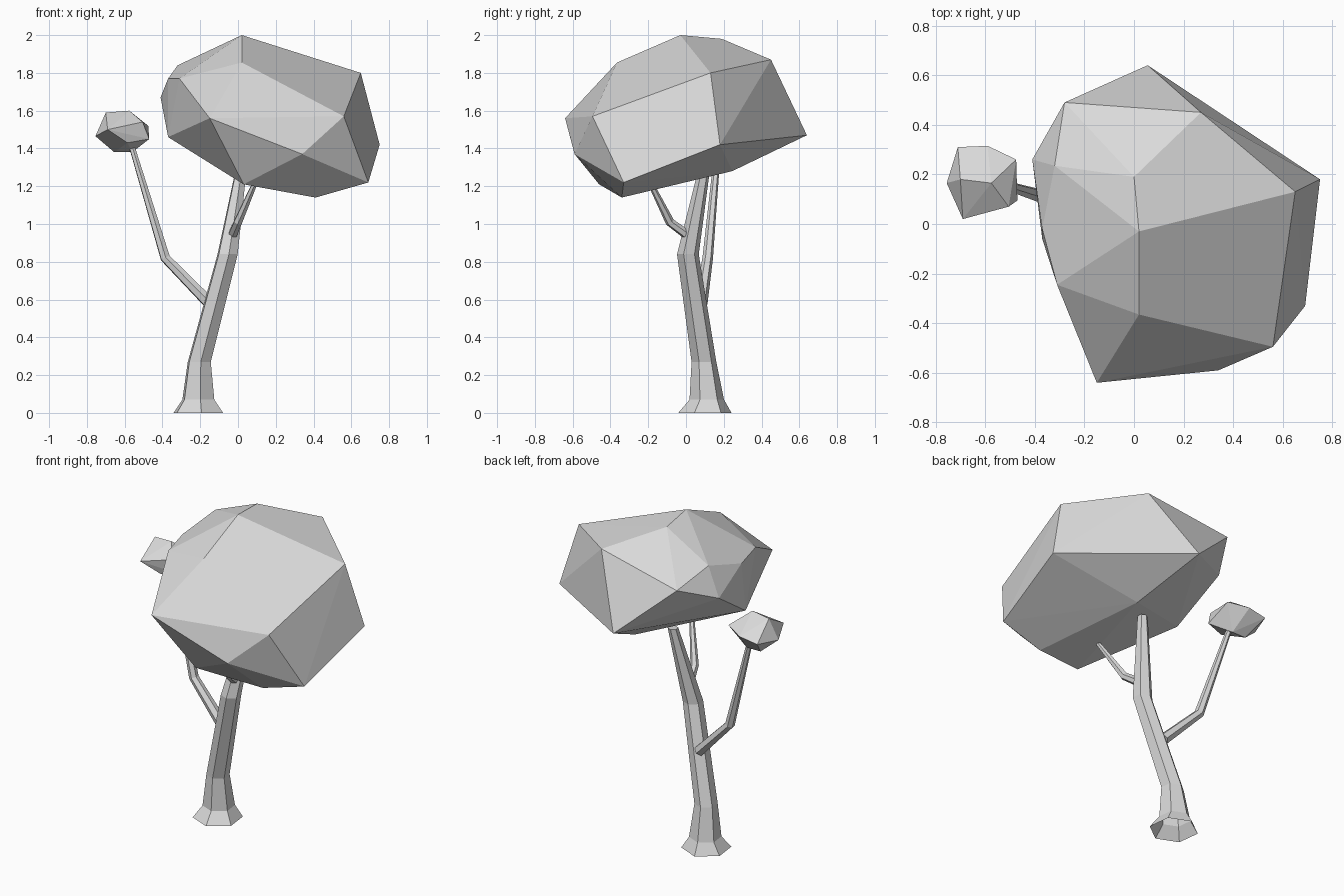
import bpy, bmesh, math
from mathutils import Vector

cube = bpy.data.objects.get("Cube")
if cube:
    bpy.data.objects.remove(cube, do_unlink=True)

# Single grey material
grey = bpy.data.materials.new("light_grey")
grey.use_nodes = True
grey.diffuse_color = (0.7, 0.7, 0.7, 1)
grey.node_tree.nodes["Principled BSDF"].inputs["Base Color"].default_value = (0.7, 0.7, 0.7, 1)


def finish(name, bm):
    bmesh.ops.recalc_face_normals(bm, faces=bm.faces)
    mesh = bpy.data.meshes.new(name)
    bm.to_mesh(mesh)
    bm.free()
    mesh.materials.append(grey)
    obj = bpy.data.objects.new(name, mesh)
    bpy.context.collection.objects.link(obj)


def faceted_clump(name, points):
    """Convex faceted foliage from its corner points."""
    bm = bmesh.new()
    for p in points:
        bm.verts.new(p)
    hull = bmesh.ops.convex_hull(bm, input=bm.verts[:])
    loose = [v for v in bm.verts if not v.link_faces]
    bmesh.ops.delete(bm, geom=loose, context='VERTS')
    finish(name, bm)


def limb(name, path, radii, flat_rings=False, cap_start=True, sides=6):
    """Tapered six-sided limb along a bent path."""
    bm = bmesh.new()
    path = [Vector(p) for p in path]
    rings = []
    for i, (p, r) in enumerate(zip(path, radii)):
        along = path[min(i + 1, len(path) - 1)] - path[max(i - 1, 0)]
        if flat_rings:
            along = Vector((0, 0, 1))
        along.normalize()
        u = Vector((0, 1, 0)).cross(along).normalized()
        w = along.cross(u)
        ring = []
        for k in range(sides):
            a = math.tau * k / sides + math.radians(97)
            ring.append(bm.verts.new(p + r * (math.cos(a) * u + math.sin(a) * w)))
        rings.append(ring)
    for low, high in zip(rings, rings[1:]):
        for k in range(sides):
            n = (k + 1) % sides
            bm.faces.new((low[k], low[n], high[n], high[k]))
    bm.faces.new(rings[-1])
    if cap_start:
        bm.faces.new(rings[0][::-1])
    finish(name, bm)


# Trunk with flared, open foot
limb("trunk",
     [(-.21, .10, 0), (-.21, .11, .07), (-.205, .095, .27), (-.055, .01, .84), (.02, .10, 1.31)],
     [.142, .092, .066, .058, .03], flat_rings=True, cap_start=False)

# Side branches
limb("long_branch", [(-.15, .08, .58), (-.385, .115, .82), (-.565, .17, 1.42)], [.034, .028, .016])
limb("short_branch", [(-.03, .01, .94), (0, -.085, 1.01), (.10, -.2, 1.24)], [.026, .024, .014])

# Main crown
faceted_clump("main_crown", [
    (.02, -.03, 2), (0, .19, 1.98), (.27, .45, 1.87), (.65, .13, 1.80),
    (.02, -.365, 1.855), (-.32, .235, 1.84), (-.28, .49, 1.77), (-.41, .26, 1.67),
    (-.37, -.02, 1.77), (-.31, -.245, 1.77), (-.37, -.06, 1.46), (-.15, -.64, 1.56),
    (.56, -.495, 1.57), (.34, -.59, 1.37), (.75, .18, 1.42), (.69, -.33, 1.22),
    (.41, -.34, 1.14), (.03, -.46, 1.21), (.055, .64, 1.47), (.18, .245, 1.28)])

# Small crown on the long branch
faceted_clump("small_crown", [
    (-.70, .18, 1.59), (-.575, .165, 1.60), (-.69, .02, 1.50), (-.505, .07, 1.54),
    (-.475, .26, 1.52), (-.47, .095, 1.45), (-.755, .165, 1.465), (-.71, .31, 1.48),
    (-.59, .315, 1.50), (-.56, .20, 1.38), (-.655, .20, 1.38), (-.585, .07, 1.43)])
